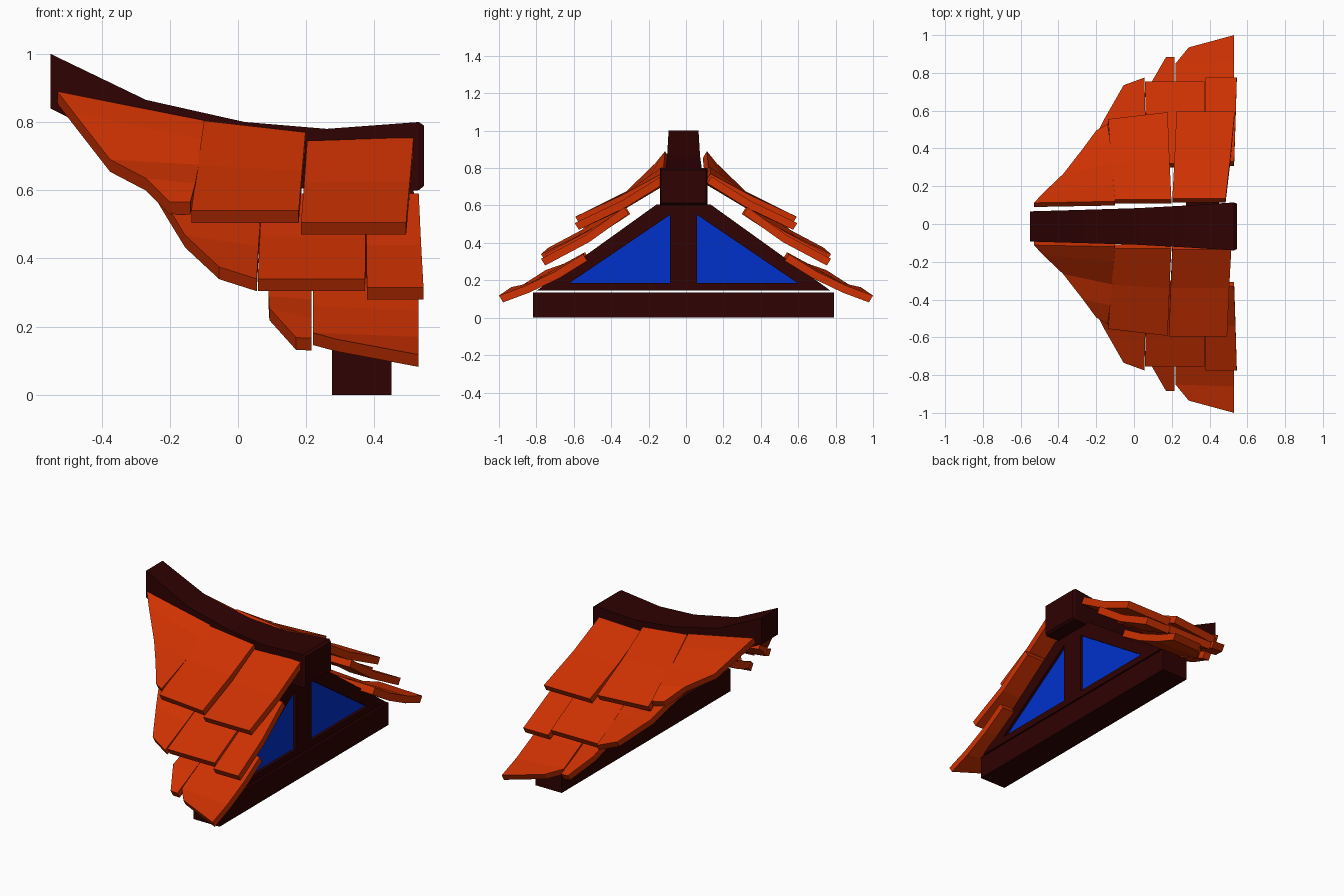
import bpy
import bmesh

cube = bpy.data.objects.get("Cube")
if cube:
    bpy.data.objects.remove(cube, do_unlink=True)

CENTRE = -0.013  # the timber sits slightly off the middle


def make_material(name, rgb):
    mat = bpy.data.materials.new(name)
    mat.use_nodes = True
    mat.diffuse_color = (*rgb, 1)
    mat.node_tree.nodes["Principled BSDF"].inputs["Base Color"].default_value = (*rgb, 1)
    return mat


TILE = make_material("orange_tile", (0.61, 0.031, 0.0005))
WOOD = make_material("dark_wood", (0.028, 0.0005, 0.0005))
GLASS = make_material("blue_glass", (0.0, 0.031, 0.6))


def loft(name, rings, mat):
    """Join matching rings of points into a closed solid."""
    bm = bmesh.new()
    rings = [[bm.verts.new(p) for p in ring] for ring in rings]
    count = len(rings[0])
    for a, b in zip(rings, rings[1:]):
        for i in range(count):
            j = (i + 1) % count
            bm.faces.new((a[i], a[j], b[j], b[i]))
    bm.faces.new(rings[0])
    bm.faces.new(rings[-1])
    bmesh.ops.recalc_face_normals(bm, faces=bm.faces)
    mesh = bpy.data.meshes.new(name)
    bm.to_mesh(mesh)
    bm.free()
    mesh.materials.append(mat)
    bpy.context.collection.objects.link(bpy.data.objects.new(name, mesh))


def panel(name, outline, x0, x1, mat):
    """Extrude a (y, z) outline along x."""
    loft(name, [[(x, y + CENTRE, z) for y, z in outline] for x in (x0, x1)], mat)


def tile(name, side, left, right):
    """Slab between two edge lines running from ridge to eave."""
    rings = []
    for (xl, yl, zl), (xr, yr, zr) in zip(left, right):
        rings.append([(xl, side * yl, zl), (xr, side * yr, zr),
                      (xr, side * (yr - 0.022), zr - 0.036),
                      (xl, side * (yl - 0.022), zl - 0.036)])
    loft(name, rings, TILE)


def plain_tile(name, side, profile, top, bottom, tilt=0.0, skew=0.0):
    """Tile with straight sides that follows a (y, z) profile."""
    left, right = [], []
    last = len(profile) - 1
    for i, (y, z) in enumerate(profile):
        t = i / last
        lean = tilt * (1 - t)
        left.append((top[0] + (bottom[0] - top[0]) * t, y - skew * t, z + lean))
        right.append((top[1] + (bottom[1] - top[1]) * t, y, z - lean))
    tile(name, side, left, right)


# Sagging ridge beam with a chamfered gable end: x, top, bottom, half width
sections = [(-0.55, 1.0, 0.84, 0.08), (-0.27, 0.865, 0.70, 0.088),
            (0.02, 0.80, 0.625, 0.097), (0.26, 0.78, 0.597, 0.11),
            (0.53, 0.80, 0.60, 0.127), (0.545, 0.79, 0.612, 0.12)]
loft("ridge_beam", [[(x, CENTRE - w, lo), (x, CENTRE + w, lo),
                     (x, CENTRE + w, hi), (x, CENTRE - w, hi)]
                    for x, hi, lo, w in sections], WOOD)

# Base beam
panel("base_beam", [(-0.805, 0), (0.805, 0), (0.805, 0.135), (-0.805, 0.135)],
      0.275, 0.45, WOOD)

# Gable frame: sill, middle post and rafters, with glass set behind
BACK, FACE = 0.36, 0.448
panel("gable_sill", [(-0.785, 0.145), (0.785, 0.145), (0.73, 0.185), (-0.73, 0.185)],
      BACK, FACE, WOOD)
panel("gable_post", [(-0.072, 0.185), (0.072, 0.185), (0.072, 0.55), (-0.072, 0.55)],
      BACK, FACE, WOOD)
rafter = [(0.61, 0.185), (0.73, 0.185), (0.145, 0.605), (0, 0.605), (0, 0.55), (0.072, 0.55)]
window = [(0.06, 0.18), (0.63, 0.18), (0.06, 0.565)]
for side, label in ((-1, "front"), (1, "back")):
    panel(label + "_rafter", [(side * y, z) for y, z in rafter], BACK, FACE, WOOD)
    panel(label + "_window", [(side * y, z) for y, z in window], 0.423, 0.431, GLASS)

# Three overlapping rows of roof tiles on each slope
UPPER = [(0.13, 0.787), (0.34, 0.665), (0.592, 0.54)]
UPPER_END = [(0.135, 0.75), (0.34, 0.625), (0.595, 0.506)]
MIDDLE = [(0.32, 0.59), (0.52, 0.465), (0.755, 0.34)]
MIDDLE_END = [(0.33, 0.59), (0.54, 0.44), (0.775, 0.315)]

for side, label in ((-1, "front"), (1, "back")):
    tile(label + "_upper_corner_tile", side,
         [(-0.53, 0.112, 0.89), (-0.48, 0.165, 0.825), (-0.375, 0.265, 0.69),
          (-0.27, 0.4, 0.635), (-0.2, 0.495, 0.565)],
         [(-0.1, 0.12, 0.805), (-0.105, 0.2, 0.75), (-0.115, 0.32, 0.675),
          (-0.125, 0.43, 0.62), (-0.14, 0.53, 0.565)])
    plain_tile(label + "_upper_middle_tile", side, UPPER,
               (-0.1, 0.198), (-0.137, 0.178), 0.017, 0.037)
    slant = 0.02 * side
    plain_tile(label + "_upper_end_tile", side, UPPER_END,
               (0.203, 0.5 - slant * 0.75), (0.205 + slant, 0.513 + slant), -0.005)

    tile(label + "_middle_corner_tile", side,
         [(-0.235, 0.38, 0.6), (-0.205, 0.46, 0.55), (-0.155, 0.56, 0.468),
          (-0.055, 0.735, 0.375)],
         [(0.07, 0.32, 0.59), (0.065, 0.45, 0.505), (0.06, 0.58, 0.435),
          (0.055, 0.775, 0.34)])
    plain_tile(label + "_middle_tile", side, MIDDLE, (0.07, 0.375), (0.058, 0.373))
    plain_tile(label + "_middle_end_tile", side, MIDDLE_END, (0.375, 0.53), (0.378, 0.544))

    tile(label + "_lower_corner_tile", side,
         [(0.09, 0.54, 0.35), (0.09, 0.65, 0.29), (0.092, 0.75, 0.255), (0.17, 0.885, 0.168)],
         [(0.215, 0.54, 0.35), (0.215, 0.65, 0.28), (0.215, 0.76, 0.225), (0.215, 0.885, 0.166)])
    tile(label + "_lower_end_tile", side,
         [(0.22, 0.55, 0.345), (0.22, 0.7, 0.26), (0.22, 0.85, 0.182), (0.29, 0.935, 0.163)],
         [(0.53, 0.55, 0.34), (0.53, 0.7, 0.247), (0.53, 0.86, 0.17), (0.53, 1.0, 0.118)])
